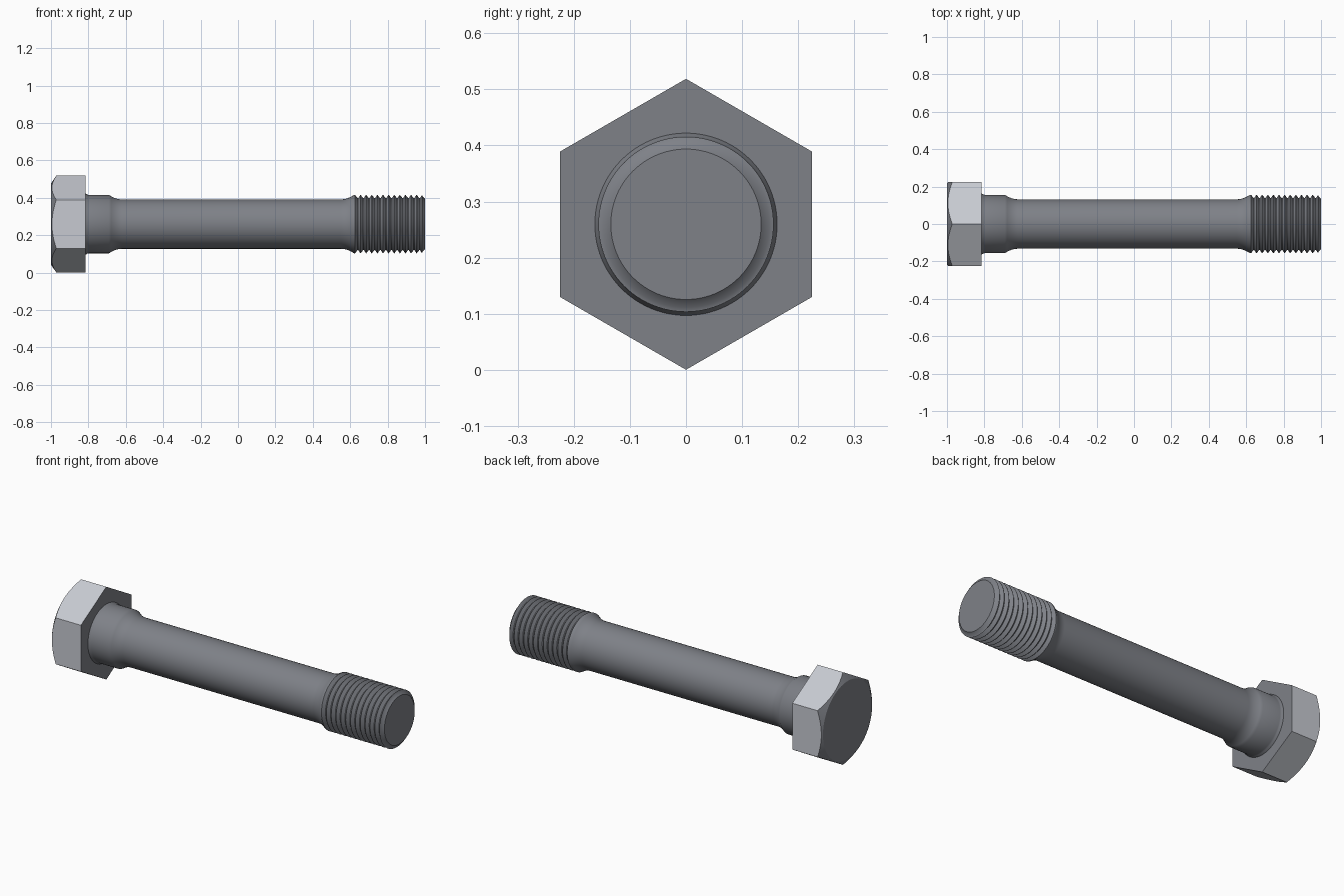
import bpy, bmesh
from math import cos, sin, pi, radians

if "Cube" in bpy.data.objects:
    bpy.data.objects.remove(bpy.data.objects["Cube"])

AXIS_Z = 0.2595         # height of the bolt axis
FLAT = 0.2245           # half the width across the head flats
N = 96


def material(name, color):
    m = bpy.data.materials.new(name)
    m.diffuse_color = (*color, 1)
    m.use_nodes = True
    m.node_tree.nodes["Principled BSDF"].inputs["Base Color"].default_value = m.diffuse_color
    return m


dark = material("dark_steel", (0.21, 0.22, 0.245))
light = material("light_steel", (0.57, 0.59, 0.64))


def loft(name, rings, angle, light_bands=()):
    """Skin rings of (x, radius, theta) points around the x axis and cap both ends."""
    bm = bmesh.new()
    loops = [[bm.verts.new((x, r * sin(t), AXIS_Z + r * cos(t))) for x, r, t in ring]
             for ring in rings]
    for k, (a, b) in enumerate(zip(loops, loops[1:])):
        for i in range(len(a)):
            j = (i + 1) % len(a)
            face = bm.faces.new((a[i], a[j], b[j], b[i]))
            face.material_index = int(k in light_bands)
    bm.faces.new(loops[0])
    bm.faces.new(loops[-1])
    bmesh.ops.recalc_face_normals(bm, faces=bm.faces)
    me = bpy.data.meshes.new(name)
    bm.to_mesh(me)
    bm.free()
    me.materials.append(dark)
    if light_bands:
        me.materials.append(light)
    ob = bpy.data.objects.new(name, me)
    bpy.context.collection.objects.link(ob)
    bpy.ops.object.select_all(action='DESELECT')
    ob.select_set(True)
    bpy.context.view_layer.objects.active = ob
    bpy.ops.object.shade_smooth_by_angle(angle=radians(angle))
    return ob


# Hex head: the conical chamfer cuts deepest at the corners, side flats are lighter
thetas = [2 * pi * i / N for i in range(N)]


def hex_radius(t):
    return FLAT / cos(t % (pi / 3) - pi / 6)


top = [(-1, 0.217, t) for t in thetas]
chamfer = [(-1 + (hex_radius(t) - 0.217) * 0.68, hex_radius(t), t) for t in thetas]
base = [(-0.815, hex_radius(t), t) for t in thetas]
loft("hex_head", [top, chamfer, base], 20, light_bands=(1,))

# Shank profile: fillet under the head, shoulder, waisted middle
R_BIG, R_WAIST = 0.156, 0.132
profile = [(-0.818, 0.163), (-0.812, 0.162), (-0.806, 0.158), (-0.798, R_BIG), (-0.69, R_BIG)]
fillet = [(0.07 * k / 6, 0.024 * (k / 6) ** 2) for k in range(7)]
profile += [(-0.62 - dx, R_WAIST + dr) for dx, dr in reversed(fillet[:-1])]
profile += [(0.55 + dx, R_WAIST + dr) for dx, dr in fillet]

# Threaded end: evenly spaced V grooves, then the end chamfer
START, PITCH, TURNS = 0.626, 0.03, 12
for k in range(TURNS):
    x = START + k * PITCH
    profile += [(x, R_BIG), (x + PITCH * 0.44, 0.139), (x + PITCH * 0.56, 0.139),
                (x + PITCH * 0.94, R_BIG)]
profile += [(START + TURNS * PITCH, 0.148), (1.0, 0.134)]
loft("threaded_shank", [[(x, r, t) for t in thetas] for x, r in profile], 36)
